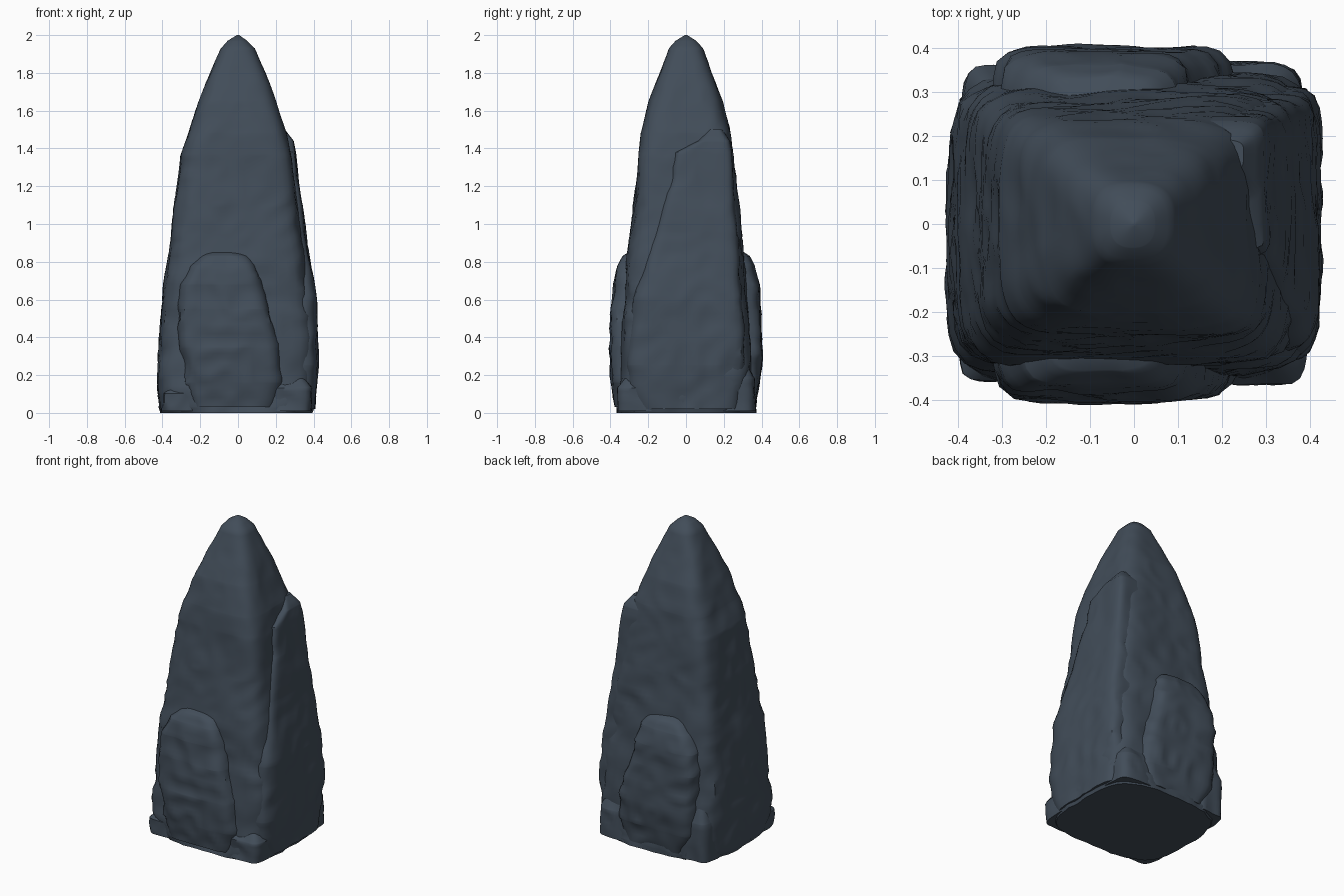
import bpy, bmesh, math
from mathutils import Vector, noise

cube = bpy.data.objects.get("Cube")
if cube:
    bpy.data.objects.remove(cube, do_unlink=True)

STONE = (0.054, 0.074, 0.100, 1.0)
stone = bpy.data.materials.new("dark_slate_stone")
stone.use_nodes = True
stone.diffuse_color = STONE
bsdf = stone.node_tree.nodes["Principled BSDF"]
bsdf.inputs["Base Color"].default_value = STONE
bsdf.inputs["Roughness"].default_value = 0.9


def sample(rows, z):
    """Interpolate a table of rows (z, x0, x1, y0, y1, squareness)."""
    for a, b in zip(rows, rows[1:]):
        if z <= b[0]:
            t = (z - a[0]) / (b[0] - a[0])
            return [p + (q - p) * t for p, q in zip(a, b)]
    return rows[-1]


def roughness(p, rough, seed):
    """Broad dents plus fine chips, stronger towards the foot."""
    q = p + Vector((seed, seed, seed))
    broad = noise.noise(q * 3.5)
    chips = abs(noise.noise(q * 8)) - 0.25
    return rough * (1.25 - p.z * 0.45) * (0.7 * broad - chips)


def rock(name, rows, levels, segments=80, rough=0.02, seed=0.0):
    """Loft rounded rectangles into one weathered piece of rock."""
    bm = bmesh.new()
    bottom, top = rows[0][0], rows[-1][0]
    heights = {bottom + (top - bottom) * i / levels for i in range(levels + 1)}
    heights = sorted(heights | {r[0] for r in rows})
    rings = []
    for z in heights:
        _, x0, x1, y0, y1, n = sample(rows, z)
        ring = []
        for i in range(segments):
            a = 2 * math.pi * i / segments
            c, s = math.cos(a), math.sin(a)
            r = (abs(c) ** n + abs(s) ** n) ** (-1 / n)
            ux, uy = c * r, s * r
            p = Vector(((x0 + x1) / 2 + ux * (x1 - x0) / 2,
                        (y0 + y1) / 2 + uy * (y1 - y0) / 2, z))
            fade = min(1, (x1 - x0) / 0.3)
            d = roughness(p, rough, seed) * fade
            p += Vector((ux, uy, 0)) * d
            ring.append(bm.verts.new(p))
        rings.append(ring)
    for low, high in zip(rings, rings[1:]):
        for i in range(segments):
            j = (i + 1) % segments
            bm.faces.new((low[i], low[j], high[j], high[i]))
    bm.faces.new(rings[0][::-1])
    bm.faces.new(rings[-1])
    mesh = bpy.data.meshes.new(name)
    bm.to_mesh(mesh)
    bm.free()
    mesh.materials.append(stone)
    obj = bpy.data.objects.new(name, mesh)
    bpy.context.collection.objects.link(obj)
    bpy.ops.object.select_all(action="DESELECT")
    obj.select_set(True)
    bpy.context.view_layer.objects.active = obj
    bpy.ops.object.shade_smooth_by_angle(angle=math.radians(40))
    return obj


# Main tapering spire
rock("spire", [
    (0.00, -0.40, 0.40, -0.36, 0.36, 3.6),
    (0.03, -0.41, 0.41, -0.36, 0.36, 4.5),
    (0.20, -0.42, 0.41, -0.345, 0.345, 6),
    (0.45, -0.415, 0.40, -0.335, 0.335, 6),
    (0.80, -0.37, 0.36, -0.31, 0.31, 6),
    (1.10, -0.335, 0.31, -0.275, 0.275, 6),
    (1.36, -0.305, 0.275, -0.25, 0.25, 6),
    (1.48, -0.26, 0.255, -0.235, 0.235, 5),
    (1.65, -0.205, 0.20, -0.195, 0.195, 4.5),
    (1.80, -0.15, 0.145, -0.135, 0.14, 3.6),
    (1.93, -0.09, 0.09, -0.09, 0.09, 2.8),
    (1.97, -0.055, 0.05, -0.055, 0.055, 2.4),
    (2.00, -0.006, 0.006, -0.006, 0.006, 2),
], levels=70)

# Slab running through the spire, bulging from the front and back
rock("front_and_back_slab", [
    (0.03, -0.26, 0.20, -0.37, 0.37, 6),
    (0.16, -0.30, 0.24, -0.39, 0.39, 8),
    (0.35, -0.31, 0.235, -0.40, 0.40, 8),
    (0.55, -0.325, 0.17, -0.395, 0.395, 8),
    (0.68, -0.31, 0.135, -0.385, 0.385, 8),
    (0.78, -0.26, 0.11, -0.36, 0.36, 7),
    (0.83, -0.21, 0.07, -0.335, 0.335, 6),
    (0.86, -0.17, 0.03, -0.29, 0.29, 5),
], levels=32, rough=0.02, seed=5.3)

# Tall flake on the left face
rock("left_flake", [
    (0.02, 0.00, 0.405, -0.28, 0.29, 5),
    (0.25, 0.00, 0.42, -0.32, 0.31, 8),
    (0.60, 0.00, 0.412, -0.28, 0.30, 8),
    (0.95, 0.00, 0.36, -0.17, 0.275, 8),
    (1.20, 0.00, 0.325, -0.09, 0.25, 8),
    (1.38, 0.00, 0.302, -0.06, 0.24, 8),
    (1.44, 0.00, 0.29, 0.06, 0.23, 7),
    (1.50, 0.00, 0.245, 0.12, 0.19, 5),
], levels=44, rough=0.016, seed=11.7)

# Low broken lumps around the foot: x0, x1, y0, y1, height
lumps = [
    (0.16, 0.39, -0.365, -0.12, 0.22),
    (-0.40, -0.20, -0.355, -0.10, 0.17),
    (0.12, 0.38, 0.12, 0.365, 0.30),
    (-0.39, -0.18, 0.10, 0.36, 0.42),
]
for k, (x0, x1, y0, y1, h) in enumerate(lumps):
    rock(f"foot_lump_{k + 1}", [
        (0.01, x0, x1, y0, y1, 4),
        (h * 0.6, x0, x1, y0, y1, 5),
        (h, x0 + 0.06, x1 - 0.06, y0 + 0.06, y1 - 0.06, 4),
    ], levels=10, segments=40, rough=0.018, seed=20.0 + k * 3)
